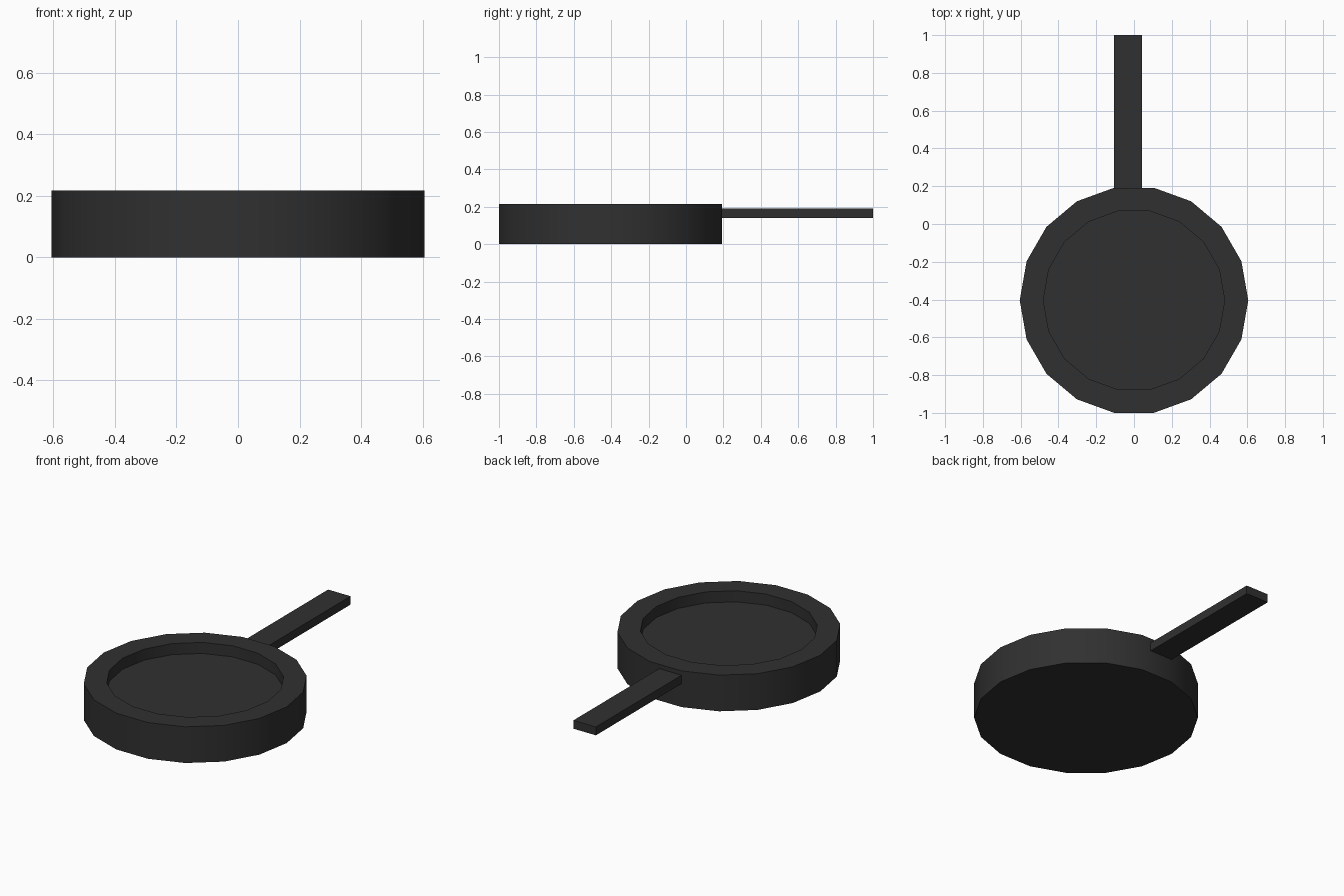
import bpy, bmesh, math

if "Cube" in bpy.data.objects:
    bpy.data.objects.remove(bpy.data.objects["Cube"])

SIDES = 18
CENTER_Y = -0.404

mat = bpy.data.materials.new("dark_iron")
mat.diffuse_color = (0.03, 0.03, 0.03, 1)
mat.use_nodes = True
mat.node_tree.nodes["Principled BSDF"].inputs["Base Color"].default_value = mat.diffuse_color


def add_object(name, bm):
    bmesh.ops.recalc_face_normals(bm, faces=bm.faces)
    mesh = bpy.data.meshes.new(name)
    bm.to_mesh(mesh)
    bm.free()
    obj = bpy.data.objects.new(name, mesh)
    bpy.context.collection.objects.link(obj)
    mesh.materials.append(mat)
    return obj


# Pan body: stacked rings from the underside, over the rim, down to the floor
bm = bmesh.new()
rings = []
for r, z in [(0.605, 0.0), (0.605, 0.216), (0.48, 0.216), (0.48, 0.15)]:
    rings.append([bm.verts.new((r * math.cos(2 * math.pi * i / SIDES),
                                CENTER_Y + r * math.sin(2 * math.pi * i / SIDES), z))
                  for i in range(SIDES)])
for a, b in zip(rings, rings[1:]):
    for i in range(SIDES):
        j = (i + 1) % SIDES
        bm.faces.new((a[i], a[j], b[j], b[i]))
bm.faces.new(rings[0])
bm.faces.new(rings[-1])
pan = add_object("pan_body", bm)
bpy.context.view_layer.objects.active = pan
pan.select_set(True)
bpy.ops.object.shade_smooth_by_angle(angle=math.radians(30))

# Handle: flat bar, slightly off centre, running back from the rim
x0, x1, y0, y1, z0, z1 = -0.105, 0.043, 0.19, 1.0, 0.14, 0.19
bm = bmesh.new()
bmesh.ops.create_cube(bm, size=1)
bmesh.ops.scale(bm, vec=(x1 - x0, y1 - y0, z1 - z0), verts=bm.verts)
bmesh.ops.translate(bm, vec=((x0 + x1) / 2, (y0 + y1) / 2, (z0 + z1) / 2), verts=bm.verts)
add_object("handle", bm)
